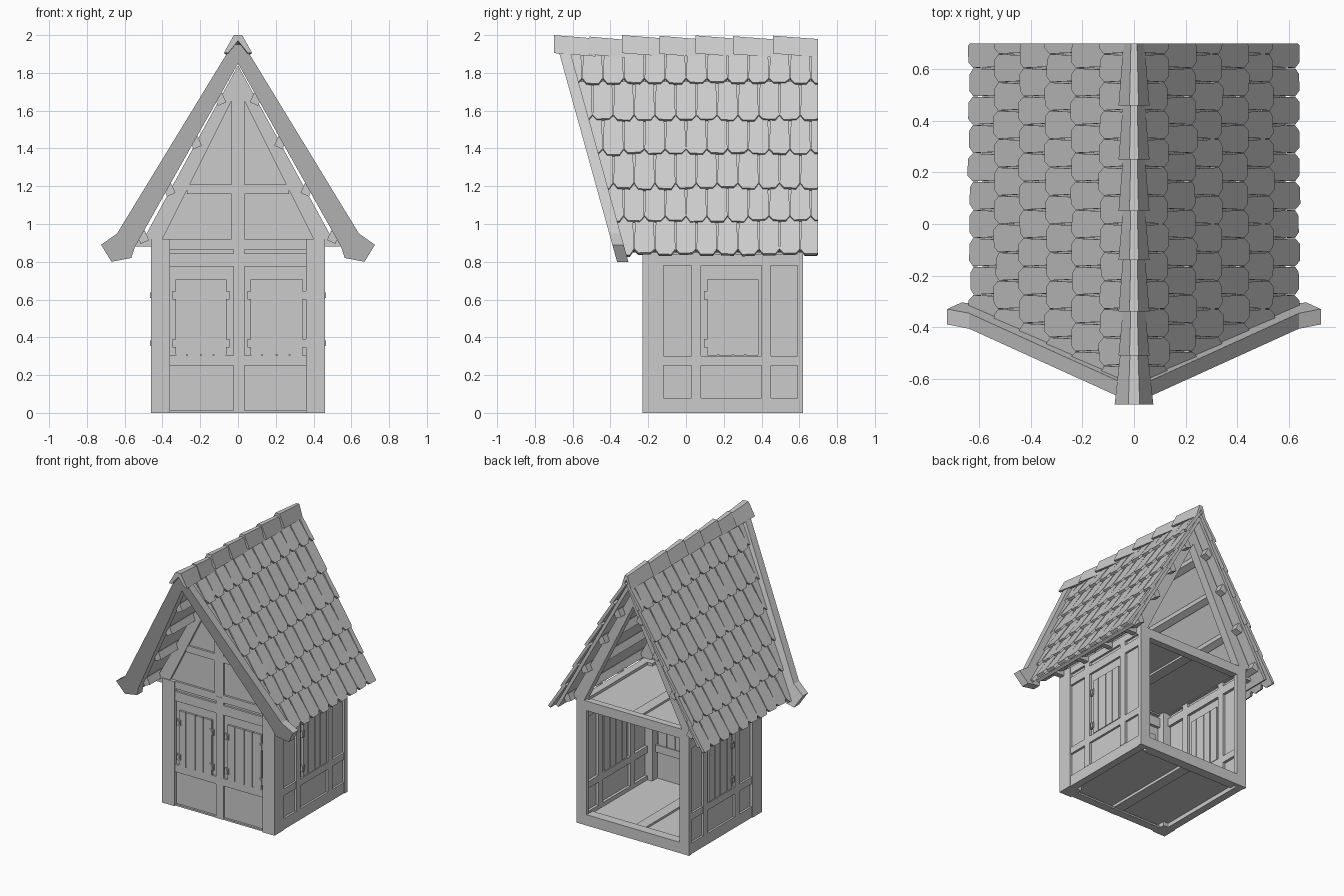
import bpy, bmesh, random
from mathutils import Vector

if "Cube" in bpy.data.objects:
    bpy.data.objects.remove(bpy.data.objects["Cube"], do_unlink=True)
random.seed(4)

mat = bpy.data.materials.new("plain_grey")
mat.use_nodes = True
GREY = (0.6, 0.6, 0.6, 1)
mat.diffuse_color = GREY
mat.node_tree.nodes["Principled BSDF"].inputs["Base Color"].default_value = GREY


def finish(name, bm):
    bmesh.ops.recalc_face_normals(bm, faces=bm.faces)
    me = bpy.data.meshes.new(name)
    bm.to_mesh(me)
    bm.free()
    me.materials.append(mat)
    ob = bpy.data.objects.new(name, me)
    bpy.context.collection.objects.link(ob)
    return ob


def loft(bm, a, b):
    """Closed solid between two matching outlines."""
    va, vb = [bm.verts.new(p) for p in a], [bm.verts.new(p) for p in b]
    bm.faces.new(va)
    bm.faces.new(vb[::-1])
    for i in range(len(a)):
        j = (i + 1) % len(a)
        bm.faces.new((va[i], vb[i], vb[j], va[j]))


def box(bm, x0, x1, y0, y1, z0, z1):
    ring = [(x0, y0), (x1, y0), (x1, y1), (x0, y1)]
    loft(bm, [(x, y, z0) for x, y in ring], [(x, y, z1) for x, y in ring])


def slab_xz(bm, outline, y0, y1):
    loft(bm, [(x, y0, z) for x, z in outline], [(x, y1, z) for x, z in outline])


def boxes(name, items):
    bm = bmesh.new()
    for b in items:
        box(bm, *b)
    return finish(name, bm)


def mirrored(items):
    return items + [(-b[1], -b[0], *b[2:]) for b in items]


def front_y(z):
    """Leaning front edge of the roof."""
    return -0.365 - 0.277 * (z - 0.8)


def roof_x(z):
    return 0.60 - 0.56 * (z - 0.84)


# Corner posts and back frame
boxes("corner_posts", mirrored([(0.36, 0.46, -0.23, -0.12, 0, 0.92),
                                (0.38, 0.46, 0.59, 0.62, 0, 0.92)]))
boxes("back_beams", [(-0.38, 0.38, 0.55, 0.62, 0, 0.08),
                     (-0.38, 0.38, 0.57, 0.62, 0.85, 0.92)])

# Front wall
boxes("front_frame", [(-0.36, 0.36, -0.22, -0.16, z0, z1)
                      for z0, z1 in ((0, 0.012), (0.25, 0.305), (0.775, 0.845), (0.865, 0.92))]
      + [(-0.025, 0.035, -0.222, -0.16, 0, 0.9)])
boxes("front_panel", [(-0.36, 0.36, -0.205, -0.18, 0, 0.92)])

# Side walls
boxes("side_frames", mirrored(
    [(0.40, 0.455, -0.12, 0.60, z0, z1)
     for z0, z1 in ((0, 0.08), (0.25, 0.30), (0.78, 0.84), (0.87, 0.92))]
    + [(0.40, 0.457, y, y + 0.05, 0.08, 0.9) for y in (0.03, 0.40)]))
boxes("side_panels", mirrored([(0.42, 0.44, -0.12, 0.60, 0.02, 0.92)]))

# Floor and loft
boxes("floor", [(-0.42, 0.42, -0.19, 0.58, 0.03, 0.05),
                (-0.04, 0.04, -0.19, 0.57, 0.01, 0.065)])
boxes("loft_floor", [(-0.42, 0.42, -0.19, 0.58, 0.875, 0.9),
                     (-0.04, 0.04, -0.19, 0.58, 0.86, 0.915)])


# Shutters: planks, battens and hinges along a wall direction
def shutter(name, a0, a1, place, hinge_ends):
    items = []
    edges = [a0 + (a1 - a0) * t for t in (0, 0.22, 0.5, 0.74, 1)]
    for lo, hi in zip(edges, edges[1:]):
        items.append(place(lo + 0.003, hi - 0.003, -0.045, 0.008, 0.305, 0.71))
    items.append(place(a0, a1, -0.04, 0.002, 0.31, 0.705))
    for z in (0.345, 0.6):
        for e in hinge_ends:
            items.append(place(e - 0.016, e + 0.016, 0, 0.014, z, z + 0.045))
            items.append(place(e - 0.008, e + 0.008, 0, 0.018, z + 0.008, z + 0.037))
    boxes(name, items)


def on_front(a, b, d0, d1, z0, z1):
    return (a, b, -0.212 - d1, -0.212 - d0, z0, z1)


shutter("front_shutter_right", -0.33, -0.06, on_front, (-0.33, -0.06))
shutter("front_shutter_left", 0.065, 0.345, on_front, (0.065, 0.345))
for s, side in ((1, "left"), (-1, "right")):
    def on_side(a, b, d0, d1, z0, z1):
        xs = sorted((s * (0.447 + d0), s * (0.447 + d1)))
        return (xs[0], xs[1], a, b, z0, z1)
    shutter("side_shutter_" + side, 0.11, 0.385, on_side, (0.11,))

# Gable wall, gable timbers and rear rafters
bm = bmesh.new()
slab_xz(bm, [(-0.47, 0.91), (0.47, 0.91), (0, 1.82)], -0.205, -0.18)
finish("gable_panel", bm)
for name, y0, y1 in (("gable_rafters", -0.225, -0.165), ("back_rafters", 0.56, 0.62)):
    bm = bmesh.new()
    for s in (1, -1):
        slab_xz(bm, [(s * 0.40, 0.92), (s * 0.5, 0.92), (0, 1.84), (0, 1.72)], y0, y1)
    finish(name, bm)
boxes("gable_timbers", [(-0.035, 0.035, -0.222, -0.168, 0.92, 1.74),
                        (-0.27, 0.27, -0.22, -0.17, 1.16, 1.21)])

# Purlins under the roof and rafter tails at the eaves
bm = bmesh.new()
for s in (1, -1):
    for z in (0.95, 1.2, 1.45, 1.68):
        x = s * (roof_x(z) - 0.045)
        ring = [(x - s * 0.022, z - 0.035), (x + s * 0.022, z - 0.055),
                (x + s * 0.04, z - 0.01), (x, z + 0.015)]
        slab_xz(bm, ring, front_y(z) + 0.05, 0.67)
finish("purlins", bm)
boxes("rafter_tails", mirrored([(0.42, 0.545, y, y + 0.04, 0.88, 0.92)
                                for y in (-0.22, 0.03, 0.28, 0.53)]))

# Roof boards
bm = bmesh.new()
for s in (1, -1):
    quad = [(0.86, 0.04), (1.9, 0.04), (1.9, 0.68), (0.86, 0.68)]
    pts = [Vector((s * roof_x(z), front_y(z) + y if y < 0.1 else y, z)) for z, y in quad]
    loft(bm, pts, [p - Vector((s * 0.02, 0, 0.012)) for p in pts])
finish("roof_boards", bm)

# Roof tiles in staggered rows, cut along the leaning front and the straight back
bm = bmesh.new()
PITCH = 0.11
for s in (1, -1):
    up, out = Vector((-s * 0.4886, 0, 0.8725)), Vector((s * 0.8725, 0, 0.4886))
    for row, z in enumerate((0.825, 1.0, 1.175, 1.355, 1.535, 1.73)):
        base = Vector((s * roof_x(z), 0, z))
        length = min(0.24, roof_x(z) / 0.4886)
        for k in range(-7, 8):
            y = k * PITCH + (row % 2) * PITCH / 2
            w, lift = 0.054, 0.013 + random.uniform(0, 0.006)
            drop, twist = random.uniform(-0.006, 0.006), random.uniform(-0.004, 0.004)
            shape = [(-w * 0.6, drop), (w * 0.6, drop + twist), (w, 0.03),
                     (w * 0.9, length), (-w * 0.9, length), (-w, 0.03)]
            low = [base + up * u + out * lift * (1 - u / length) + Vector((0, y + v, 0))
                   for v, u in shape]
            loft(bm, low, [p + out * 0.021 for p in low])
for co, no in (((0, front_y(0.8) + 0.055, 0.8), (0, -1, -0.277)), ((0, 0.7, 0), (0, 1, 0))):
    bmesh.ops.bisect_plane(bm, geom=bm.verts[:] + bm.edges[:] + bm.faces[:],
                           plane_co=co, plane_no=no, clear_outer=True)
    bmesh.ops.holes_fill(bm, edges=[e for e in bm.edges if e.is_boundary], sides=0)
finish("roof_tiles", bm)

# Leaning bargeboards with flared feet
outline = [(0, 1.95), (0.03, 1.95), (0.64, 0.95), (0.725, 0.89),
           (0.67, 0.80), (0.565, 0.82), (0.545, 0.88), (0, 1.85)]
for s, side in ((1, "left"), (-1, "right")):
    bm = bmesh.new()
    loft(bm, [(s * x, front_y(z), z) for x, z in outline],
         [(s * x, front_y(z) + 0.06, z) for x, z in outline])
    finish("bargeboard_" + side, bm)

# Overlapping ridge caps, each tapering toward the back
bm = bmesh.new()
half = [(0.075, 1.905), (0.022, 2.0), (-0.022, 2.0), (-0.075, 1.905),
        (-0.052, 1.905), (0, 1.97), (0.052, 1.905)]
starts = [-0.70, -0.51, -0.34, -0.14, 0.05, 0.25, 0.46, 0.70]
for i, (a, b) in enumerate(zip(starts, starts[1:])):
    dz, wide = (0, -0.008, 0, -0.004, -0.002, -0.006, -0.003)[i], 1 if i == 0 else 0.8
    loft(bm, [(x * wide, a, z + dz) for x, z in half],
         [(x * wide * 0.68, min(b + 0.03, 0.7), z + dz - 0.018) for x, z in half])
finish("ridge_caps", bm)
